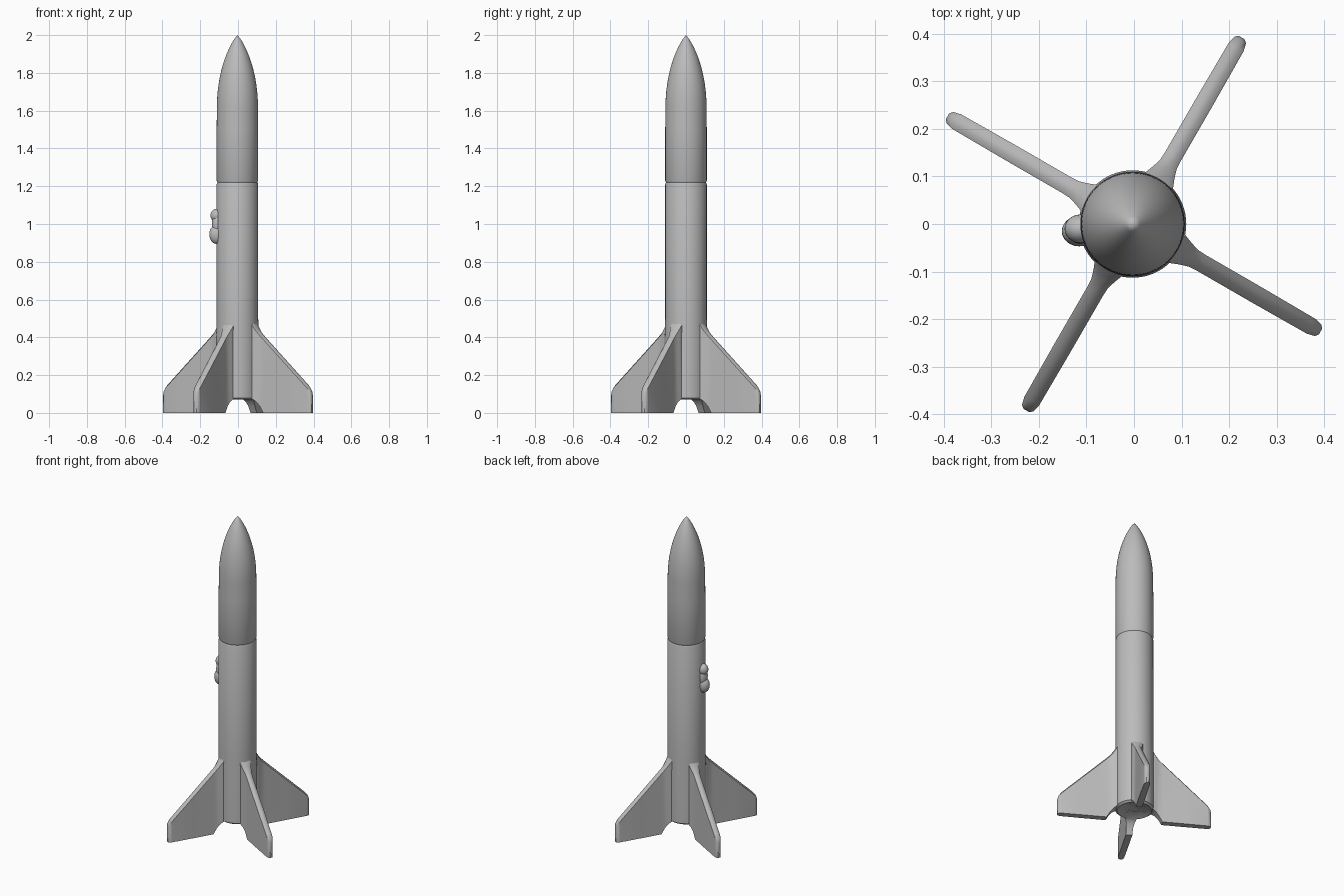
import bpy, bmesh, math
from mathutils import Matrix, Vector

cube = bpy.data.objects.get("Cube")
if cube:
    bpy.data.objects.remove(cube, do_unlink=True)

grey = bpy.data.materials.new("plain grey")
grey.use_nodes = True
COLOUR = (0.5, 0.5, 0.5, 1)
grey.diffuse_color = COLOUR
grey.node_tree.nodes["Principled BSDF"].inputs["Base Color"].default_value = COLOUR


def finish(name, bm, angle=40):
    """Turn a bmesh into a smooth-shaded grey object."""
    bmesh.ops.recalc_face_normals(bm, faces=bm.faces)
    mesh = bpy.data.meshes.new(name)
    bm.to_mesh(mesh)
    bm.free()
    mesh.materials.append(grey)
    obj = bpy.data.objects.new(name, mesh)
    bpy.context.collection.objects.link(obj)
    bpy.ops.object.select_all(action='DESELECT')
    obj.select_set(True)
    bpy.context.view_layer.objects.active = obj
    bpy.ops.object.shade_smooth_by_angle(angle=math.radians(angle))
    return obj


def lathe(name, profile, centre=(0, 0), steps=64):
    """Spin a radius/height profile around a vertical axis."""
    bm = bmesh.new()
    verts = [bm.verts.new((r, 0, z)) for r, z in profile]
    edges = [bm.edges.new(pair) for pair in zip(verts, verts[1:])]
    bmesh.ops.spin(bm, geom=verts + edges, cent=(0, 0, 0), axis=(0, 0, 1),
                   angle=math.tau, steps=steps)
    bmesh.ops.remove_doubles(bm, verts=bm.verts, dist=0.0005)
    bmesh.ops.translate(bm, verts=bm.verts, vec=(*centre, 0))
    return finish(name, bm)


# Body tube with a slightly hollow base and a shallow joint groove
lathe("body_tube", [(0, .09), (.06, .085), (.1, .07), (.113, .08), (.113, .4),
                    (.11, .5), (.11, 1.21), (.106, 1.22), (.11, 1.23),
                    (.11, 1.5), (.109, 1.6)], (-.003, 0))

# Rounded ogive nose
nose = [(.109 * (1 - t ** 2.2) ** .85, 1.6 + .4 * t)
        for t in (i / 20 for i in range(21))]
lathe("nose_cone", nose, (-.003, 0))

# Four swept fins: radius, bottom, top and half thickness at each station
STATIONS = [(.03, .085, .48, .034), (.105, .075, .475, .034), (.125, .06, .445, .026),
            (.145, .035, .42, .02), (.165, 0, .4, .019), (.3, 0, .27, .019),
            (.43, 0, .145, .018), (.447, 0, .12, .014), (.453, 0, .1, .007)]


def fin(name, angle):
    bm = bmesh.new()
    rings = []
    for r, low, high, half in STATIONS:
        edge = min(half * .6, .012)
        ring = [(half, low), (half, high - edge), (half - edge, high),
                (edge - half, high), (-half, high - edge), (-half, low)]
        rings.append([bm.verts.new((r, y, z)) for y, z in ring])
    for a, b in zip(rings, rings[1:]):
        for i in range(6):
            j = (i + 1) % 6
            bm.faces.new((a[i], a[j], b[j], b[i]))
    bm.faces.new(rings[0])
    bm.faces.new(rings[-1])
    bm.transform(Matrix.Rotation(math.radians(angle), 4, 'Z'))
    return finish(name, bm)


for name, angle in (("back_left_fin", 60), ("back_right_fin", 150),
                    ("front_right_fin", 240), ("front_left_fin", 330)):
    fin(name, angle)

# Two-lobed launch lug on the right side of the tube
bm = bmesh.new()
for offset, size in (((-.115, -.015, .945), (.037, .032, .05)),
                     ((-.113, -.012, 1.0), (.026, .03, .06)),
                     ((-.113, -.01, 1.045), (.033, .03, .035))):
    bmesh.ops.create_uvsphere(bm, u_segments=24, v_segments=16, radius=1,
                              matrix=Matrix.LocRotScale(Vector(offset), None, Vector(size)))
finish("launch_lug", bm)
